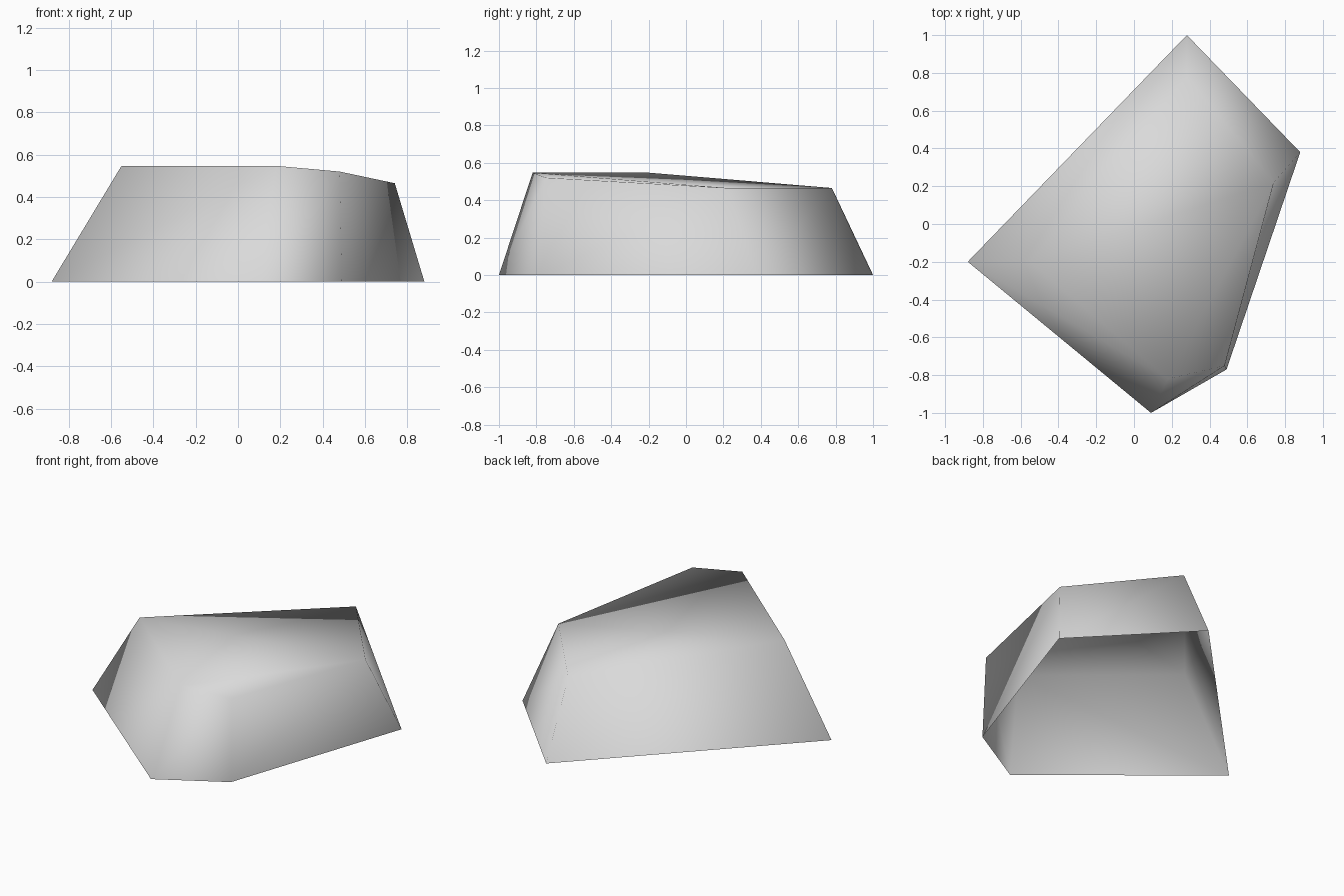
import bpy
import bmesh

cube = bpy.data.objects.get("Cube")
if cube:
    bpy.data.objects.remove(cube, do_unlink=True)

# Stone material
stone = bpy.data.materials.new("stone_grey")
stone.use_nodes = True
GREY = (0.7, 0.7, 0.7, 1.0)
stone.diffuse_color = GREY
stone.node_tree.nodes["Principled BSDF"].inputs["Base Color"].default_value = GREY

# Matching outlines of the ground edge and the sloping top, counter-clockwise
base_outline = [(0.28, 1.0), (-0.88, -0.2), (0.09, -1.0), (0.49, -0.77), (0.88, 0.38)]
top_outline = [(0.28, 0.78, 0.465), (-0.55, -0.2, 0.547), (0.18, -0.82, 0.547),
               (0.48, -0.75, 0.52), (0.74, 0.22, 0.465)]

bm = bmesh.new()
base = [bm.verts.new((x, y, 0)) for x, y in base_outline]
top = [bm.verts.new(p) for p in top_outline]

# Leaning side walls, each split along its diagonal; the underside stays open
for i in range(len(base)):
    j = (i + 1) % len(base)
    bm.faces.new((base[i], base[j], top[j]))
    bm.faces.new((base[i], top[j], top[i]))

# Top slab
bm.faces.new(top)
bmesh.ops.triangulate(bm, faces=[f for f in bm.faces if len(f.verts) > 3])

# Soft shading over the whole rock
for face in bm.faces:
    face.smooth = True

mesh = bpy.data.meshes.new("rock")
bm.to_mesh(mesh)
bm.free()
mesh.materials.append(stone)
rock = bpy.data.objects.new("rock", mesh)
bpy.context.collection.objects.link(rock)
